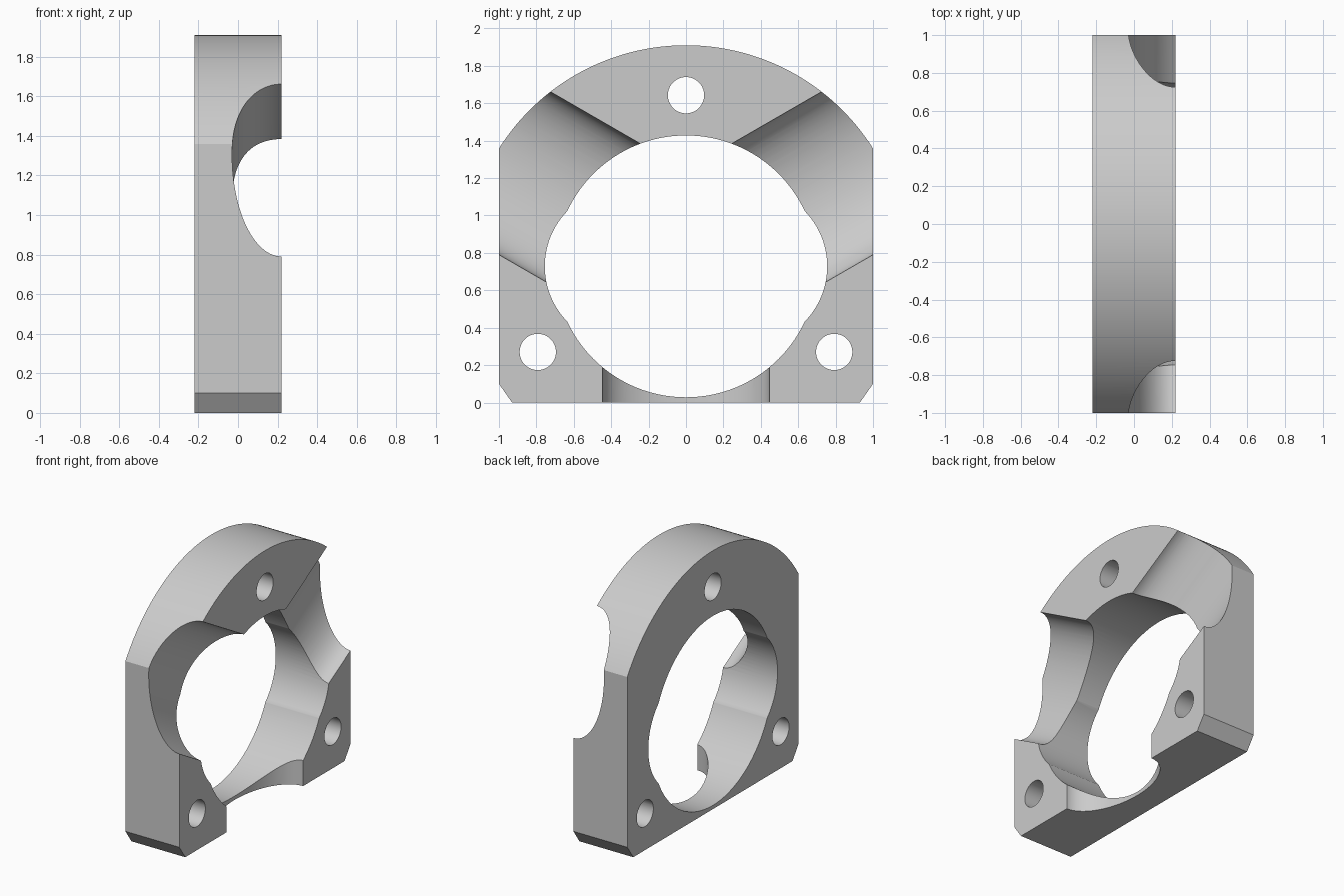
import bpy, bmesh, math
from mathutils import Vector

if "Cube" in bpy.data.objects:
    bpy.data.objects.remove(bpy.data.objects["Cube"], do_unlink=True)

HALF = 0.22        # half the plate thickness, along x
MID = 0.728        # height of the bore axis

# Plain grey metal
grey = bpy.data.materials.new("grey_metal")
grey.use_nodes = True
colour = (0.6, 0.6, 0.6, 1)
grey.diffuse_color = colour
grey.node_tree.nodes["Principled BSDF"].inputs["Base Color"].default_value = colour

# Plate outline: chamfered foot, straight sides, arched top
half_outline = [(0.93, 0), (1, 0.1)]
arch_radius = 1.91 - MID
start = math.acos(1 / arch_radius)
steps = 48
for i in range(steps + 1):
    a = start + (math.pi / 2 - start) * i / steps
    half_outline.append((arch_radius * math.cos(a), MID + arch_radius * math.sin(a)))
outline = half_outline + [(-y, z) for y, z in reversed(half_outline[:-1])]

bm = bmesh.new()
face = bm.faces.new([bm.verts.new((-HALF, y, z)) for y, z in outline])
extruded = bmesh.ops.extrude_face_region(bm, geom=[face])["geom"]
bmesh.ops.translate(bm, vec=(2 * HALF, 0, 0),
                    verts=[v for v in extruded if isinstance(v, bmesh.types.BMVert)])
bmesh.ops.recalc_face_normals(bm, faces=bm.faces)
mesh = bpy.data.meshes.new("bearing_plate")
bm.to_mesh(mesh)
bm.free()
plate = bpy.data.objects.new("bearing_plate", mesh)
bpy.context.collection.objects.link(plate)
mesh.materials.append(grey)


def cut(name, location, rotation, scale, sides):
    """Subtract a unit cylinder, placed and scaled, from the plate."""
    bpy.ops.mesh.primitive_cylinder_add(vertices=sides, radius=1, depth=1,
                                        location=location, rotation=rotation)
    cutter = bpy.context.object
    cutter.name = name
    cutter.scale = scale
    cutter.hide_render = True
    cutter.data.materials.append(grey)
    mod = plate.modifiers.new(name, "BOOLEAN")
    mod.operation = "DIFFERENCE"
    mod.solver = "EXACT"
    mod.object = cutter
    bpy.context.view_layer.update()
    bpy.context.view_layer.objects.active = plate
    bpy.ops.object.modifier_apply(modifier=name)
    bpy.data.objects.remove(cutter, do_unlink=True)


def bore(name, y, z, radius, sides):
    cut(name, (0, y, z), (0, math.pi / 2, 0), (radius, radius, 1), sides)


# Central bore with a shallow lobe on each side
bore("main_bore", 0, MID, 0.7, 128)
for side in (-1, 1):
    bore("side_lobe", side * 0.332, MID, 0.423, 96)

# Three bolt holes and three radial scallops, alternating around the bore
for degrees in (90, 210, 330):
    a = math.radians(degrees)
    bore("bolt_hole", 0.915 * math.cos(a), MID + 0.915 * math.sin(a), 0.097, 48)
for degrees in (30, 150, 270):
    a = math.radians(degrees)
    centre = Vector((HALF, 0, MID)) + 0.85 * Vector((0, math.cos(a), math.sin(a)))
    cut("scallop", centre, (a - math.pi / 2, 0, 0), (0.25, 0.446, 1.5), 128)

# Smooth curved walls, crisp rims
bpy.ops.object.select_all(action="DESELECT")
plate.select_set(True)
bpy.context.view_layer.objects.active = plate
bpy.ops.object.shade_smooth_by_angle(angle=math.radians(25))
